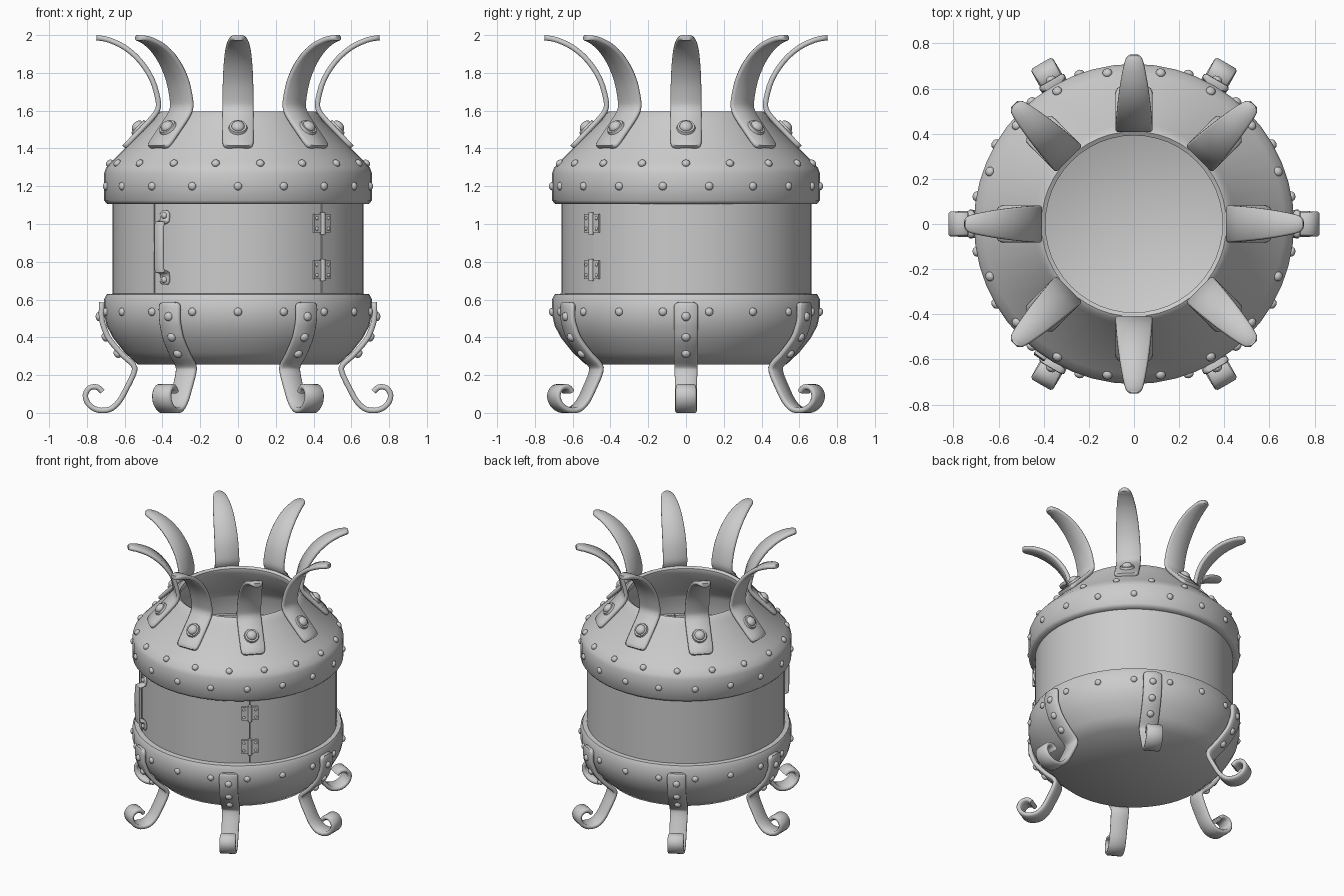
import bpy, bmesh
from math import radians, cos, sin, pi
from mathutils import Matrix, Vector

if "Cube" in bpy.data.objects:
    bpy.data.objects.remove(bpy.data.objects["Cube"])


def finish(name, bm, angle=50):
    bmesh.ops.remove_doubles(bm, verts=bm.verts, dist=1e-5)
    bmesh.ops.recalc_face_normals(bm, faces=bm.faces)
    me = bpy.data.meshes.new(name)
    bm.to_mesh(me)
    bm.free()
    ob = bpy.data.objects.new(name, me)
    bpy.context.collection.objects.link(ob)
    bpy.ops.object.select_all(action='DESELECT')
    bpy.context.view_layer.objects.active = ob
    ob.select_set(True)
    bpy.ops.object.shade_smooth_by_angle(angle=radians(angle))
    return ob


def skin(bm, rings, loop):
    """Join rings of points into a tube; loop closes it, otherwise cap the ends."""
    rows = [[bm.verts.new(p) for p in ring] for ring in rings]
    n = len(rows[0])
    for i in range(len(rows) if loop else len(rows) - 1):
        a, b = rows[i], rows[(i + 1) % len(rows)]
        for j in range(n):
            k = (j + 1) % n
            bm.faces.new((a[j], a[k], b[k], b[j]))
    if not loop:
        bm.faces.new(rows[0])
        bm.faces.new(rows[-1])


def lathe(name, profile, start=0, end=360, steps=48):
    """Revolve a closed (r, z) profile about z."""
    full = end - start == 360
    rings = []
    for i in range(steps if full else steps + 1):
        a = radians(start + (end - start) * i / steps)
        rings.append([(r * cos(a), r * sin(a), z) for r, z in profile])
    bm = bmesh.new()
    skin(bm, rings, full)
    bmesh.ops.dissolve_degenerate(bm, dist=1e-6, edges=bm.edges)
    return finish(name, bm)


def spline(pts, sub):
    """Catmull-Rom through points of any dimension."""
    pts = [Vector(p) for p in pts]
    out = []
    for i in range(len(pts) - 1):
        a, b, c, d = pts[max(i - 1, 0)], pts[i], pts[i + 1], pts[min(i + 2, len(pts) - 1)]
        for k in range(sub):
            t = k / sub
            out.append(0.5 * (2 * b + (c - a) * t + (2 * a - 5 * b + 4 * c - d) * t * t
                              + (3 * b - a - 3 * c + d) * t ** 3))
    return out + [pts[-1]]


def strap(name, pts, thick, sub=3):
    """Flat bar along (r, z, width) points in the xz plane, with softened edges."""
    path = spline(pts, sub)
    h, c = thick / 2, thick * 0.3
    rings = []
    for i, p in enumerate(path):
        t = path[min(i + 1, len(path) - 1)] - path[max(i - 1, 0)]
        n = Vector((t.y, -t.x)).normalized()
        w = p.z / 2
        sec = [(w, h - c), (w - c, h), (c - w, h), (-w, h - c),
               (-w, c - h), (c - w, -h), (w - c, -h), (w, c - h)]
        rings.append([(p.x + n.x * s, y, p.y + n.y * s) for y, s in sec])
    bm = bmesh.new()
    skin(bm, rings, False)
    return finish(name, bm)


def place(ang, r, z, tilt):
    """Frame on the body whose local z axis points out of the surface."""
    return (Matrix.Rotation(radians(ang), 4, 'Z') @ Matrix.Translation((r, 0, z))
            @ Matrix.Rotation(radians(tilt), 4, 'Y'))


def dome(bm, m, rad, height):
    bmesh.ops.create_uvsphere(bm, u_segments=12, v_segments=8, radius=1,
                              matrix=m @ Matrix.Diagonal((rad, rad, height, 1)))


def rivets(name, spots, rad=0.022):
    bm = bmesh.new()
    for s in spots:
        dome(bm, place(*s), rad, rad * 0.75)
    return finish(name, bm)


def repeat(ob, angles):
    """Linked copies of a part turned about z."""
    for i, a in enumerate(angles):
        o = ob if i == 0 else ob.copy()
        if i:
            bpy.context.collection.objects.link(o)
        o.rotation_euler.z = radians(a)


# Body shells
lathe("bowl", [(0, .255), (.53, .255), (.60, .32), (.66, .395), (.695, .46), (.709, .52),
               (.709, .60), (.695, .628), (.655, .632), (.65, .50), (.62, .40), (.51, .285), (0, .285)])
lathe("upper_dome", [(.655, 1.105), (.692, 1.105), (.709, 1.125), (.709, 1.27), (.698, 1.298),
                     (.665, 1.335), (.445, 1.553), (.43, 1.585), (.41, 1.596), (.392, 1.585),
                     (.392, 1.55), (.62, 1.31), (.655, 1.25)])
wall = [(.63, .60), (.664, .60), (.664, 1.13), (.63, 1.13)]
lathe("drum_wall", wall, -48, 228, 40)
lathe("door", [(r - .004, z) for r, z in wall], -131.6, -48.4, 14)

# Rivet rows
turns = [-90 + 20 * i for i in range(18)]
rivets("upper_band_rivets", [(a, .709, 1.20, 90) for a in turns])
rivets("cone_rivets", [(a + 10, .68, 1.322, 45) for a in turns])
rivets("lower_band_rivets", [(a, .709, .535, 90) for a in turns])

# Crown of curved spikes
spike = strap("crown_spike", [(.602, 1.406, .115), (.588, 1.421, .16), (.52, 1.492, .165),
                              (.452, 1.565, .165), (.424, 1.61, .164), (.424, 1.66, .164),
                              (.455, 1.765, .16), (.52, 1.865, .148), (.60, 1.935, .128),
                              (.68, 1.973, .10), (.73, 1.984, .075), (.75, 1.986, .04)], .028)
repeat(spike, range(0, 360, 45))
bm = bmesh.new()
for a in range(0, 360, 45):
    m = place(a, .523, 1.508, 45)
    bmesh.ops.create_cone(bm, cap_ends=True, segments=20, radius1=.055, radius2=.046,
                          depth=.028, matrix=m)
    dome(bm, m @ Matrix.Translation((0, 0, .012)), .036, .026)
finish("spike_bolts", bm, 40)

# Scrolled legs
leg = strap("scroll_leg", [(.721, .585, .085), (.722, .568, .125), (.722, .50, .125),
                           (.708, .448, .125), (.68, .388, .125), (.61, .306, .125),
                           (.553, .252, .123), (.552, .21, .12), (.59, .13, .116),
                           (.63, .06, .114), (.68, .018, .114), (.745, .016, .114),
                           (.793, .048, .112), (.808, .095, .11), (.785, .132, .108),
                           (.745, .136, .104), (.718, .112, .10)], .029)
repeat(leg, range(0, 360, 60))
rivets("leg_rivets", [(a, r, z, t) for a in range(0, 360, 60)
                      for r, z, t in ((.736, .51, 90), (.703, .40, 118), (.638, .312, 132))], .024)

# Door handle
HA = -90 - 35.5
handle = strap("door_handle", [(.664, 1.07, .035), (.666, 1.055, .058), (.67, 1.015, .058),
                               (.705, 1.005, .058), (.718, .985, .058), (.718, .77, .058),
                               (.705, .75, .058), (.67, .74, .058), (.666, .695, .058),
                               (.664, .68, .035)], .018, 2)
handle.rotation_euler.z = radians(HA)
rivets("handle_rivets", [(HA, .674, z, 90) for z in (1.045, .705)], .018)

# Door hinges: pin plus two leaves each
bm = bmesh.new()
for z in (1.003, .757):
    bmesh.ops.create_cone(bm, cap_ends=True, segments=14, radius1=.014, radius2=.014,
                          depth=.115, matrix=place(-48.2, .674, z, 0))
    for da in (-2.9, 2.9):
        m = place(-48.2 + da, .666, z, 0)
        bmesh.ops.create_cube(bm, size=1, matrix=m @ Matrix.Diagonal((.016, .046, .098, 1)))
        for dz in (-.028, .028):
            dome(bm, place(-48.2 + da * 1.2, .674, z + dz, 90), .01, .007)
finish("door_hinges", bm, 40)
